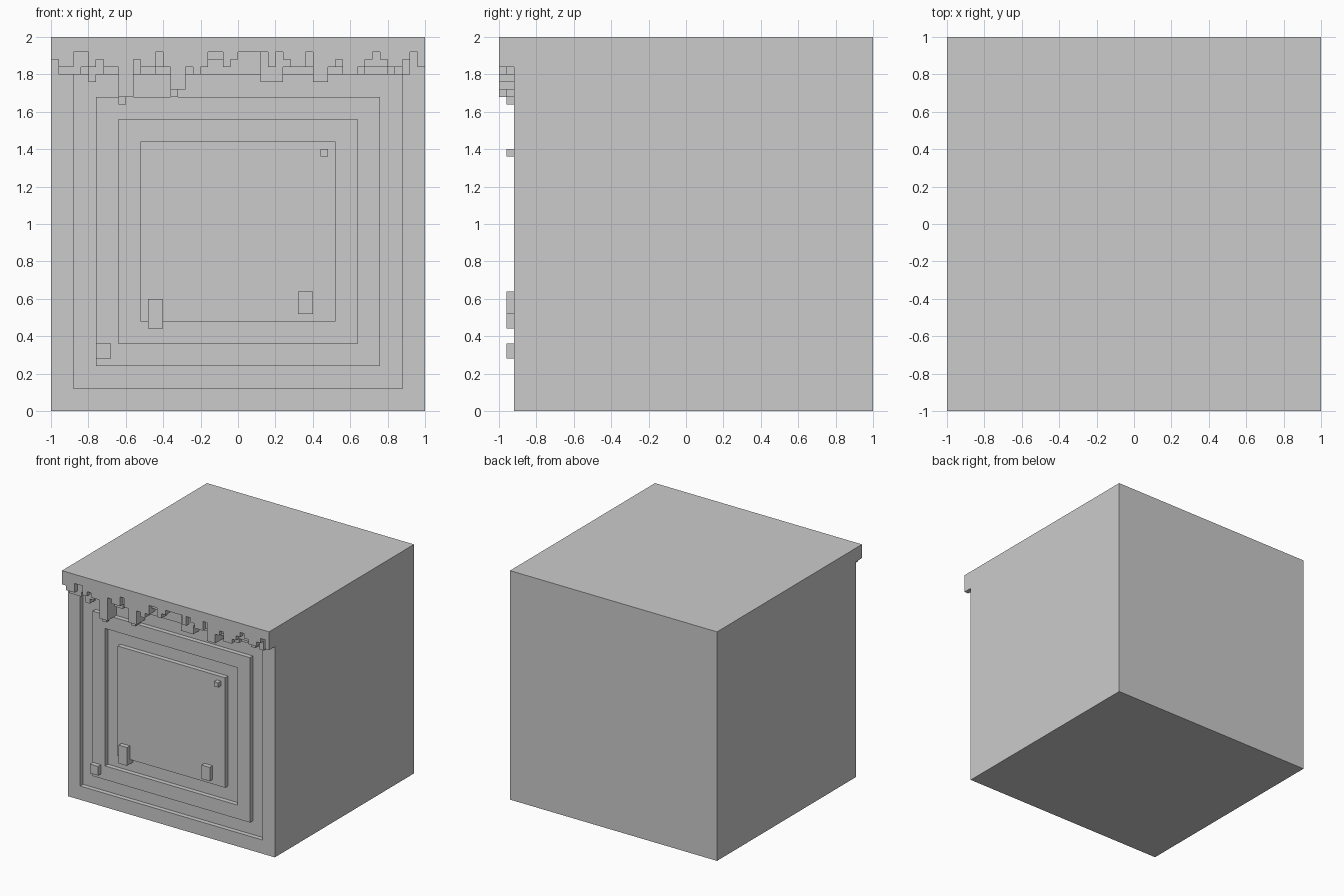
import bpy, bmesh

if "Cube" in bpy.data.objects:
    bpy.data.objects.remove(bpy.data.objects["Cube"])

U = 0.04  # one pixel of the block texture


def finish(bm, name):
    bmesh.ops.remove_doubles(bm, verts=bm.verts, dist=1e-4)
    bmesh.ops.recalc_face_normals(bm, faces=bm.faces)
    mesh = bpy.data.meshes.new(name)
    bm.to_mesh(mesh)
    bm.free()
    obj = bpy.data.objects.new(name, mesh)
    bpy.context.collection.objects.link(obj)
    return obj


def box(name, x0, x1, y0, y1, z0, z1):
    bm = bmesh.new()
    bmesh.ops.create_cube(bm, size=1)
    for v in bm.verts:
        v.co = ((x0, x1)[v.co.x > 0], (y0, y1)[v.co.y > 0], (z0, z1)[v.co.z > 0])
    return finish(bm, name)


# Main block: rectangular rings lofted into nested raised and sunken frames
rings = [(1, 0, 2, 1.0), (1, 0, 2, -0.92)]
high, low = -0.92, -0.88
for i in range(4):
    rect = (0.88 - 0.12 * i, 0.12 + 0.12 * i, 1.80 - 0.12 * i)
    rings += [(*rect, high), (*rect, low)]
    high, low = low, high

bm = bmesh.new()
loops = [[bm.verts.new(p) for p in ((-w, y, a), (w, y, a), (w, y, b), (-w, y, b))]
         for w, a, b, y in rings]
for p, q in zip(loops, loops[1:]):
    for k in range(4):
        n = (k + 1) % 4
        bm.faces.new((p[k], p[n], q[n], q[k]))
bm.faces.new(loops[0])
bm.faces.new(loops[-1])
finish(bm, "soil_block")

# Overhanging turf: two pixel layers, one digit of drip length per column
front = "34422434488344247745422432222423442664355432344324"
back = "35554654498355448745433432226664444664455544454524"
cells = set()
for c, (f, b) in enumerate(zip(front, back)):
    f = int(f)
    b = max(f, int(b))
    cells |= {(c, 0, r) for r in range(f)}
    cells |= {(c, 1, r) for r in range(b)}
    # long drips also fill the sunken frame behind them
    if 3 <= c <= 46:
        cells |= {(c, 2, r) for r in range(5, min(b, 8))}

bm = bmesh.new()
for c, l, r in cells:
    for axis in range(3):
        for side in (0, 1):
            near = [c, l, r]
            near[axis] += 2 * side - 1
            if tuple(near) in cells or (axis == 1 and side == 1):
                continue
            quad = []
            for s, t in ((0, 0), (1, 0), (1, 1), (0, 1)):
                p = [c, l, r]
                p[axis] += side
                p[(axis + 1) % 3] += s
                p[(axis + 2) % 3] += t
                quad.append(bm.verts.new((-1 + p[0] * U, -1 + p[1] * U, 2 - p[2] * U)))
            if not side:
                quad.reverse()
            quad.reverse()  # z runs downwards, so winding flips
            bm.faces.new(quad)
bmesh.ops.remove_doubles(bm, verts=bm.verts, dist=1e-4)
bmesh.ops.dissolve_limit(bm, angle_limit=0.01, verts=bm.verts, edges=bm.edges)
finish(bm, "turf_fringe")

# Small pebbles standing out from the front
for x0, x1, y1, z0, z1 in ((0.44, 0.48, -0.92, 1.36, 1.40),
                           (0.32, 0.40, -0.92, 0.52, 0.64),
                           (-0.48, -0.40, -0.88, 0.44, 0.60),
                           (-0.76, -0.68, -0.92, 0.28, 0.36)):
    box("pebble", x0, x1, -0.96, y1, z0, z1)
